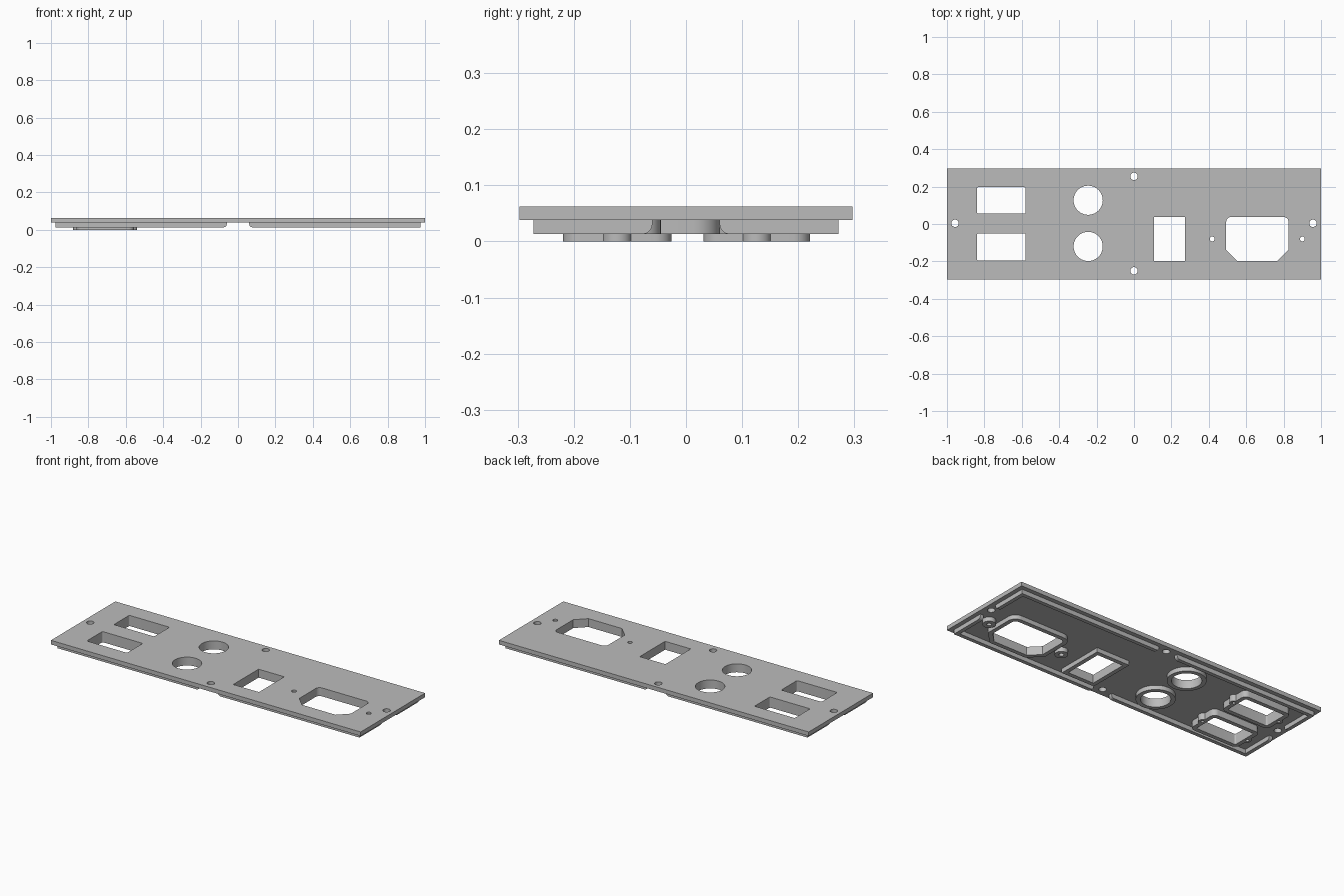
import bpy, bmesh
from math import sin, cos, pi, acos, hypot
from mathutils import Matrix

cube = bpy.data.objects.get("Cube")
if cube:
    bpy.data.objects.remove(cube, do_unlink=True)

grey = bpy.data.materials.new("plain grey")
grey.use_nodes = True
GREY = (0.5, 0.5, 0.5, 1)
grey.diffuse_color = GREY
grey.node_tree.nodes["Principled BSDF"].inputs["Base Color"].default_value = GREY

BOTTOM, RIM, FACE, TOP = 0.0, 0.013, 0.038, 0.062
WALL = 0.024


def arc(cx, cy, r, a0, a1, n=8):
    return [(cx + r * cos(a0 + (a1 - a0) * i / n), cy + r * sin(a0 + (a1 - a0) * i / n))
            for i in range(n + 1)]


def circle(cx, cy, r, n=40):
    return arc(cx, cy, r, 0, 2 * pi, n)[:-1]


def rounded(x0, x1, y0, y1, r):
    return (arc(x1 - r, y1 - r, r, 0, pi / 2) + arc(x0 + r, y1 - r, r, pi / 2, pi)
            + arc(x0 + r, y0 + r, r, pi, 1.5 * pi) + arc(x1 - r, y0 + r, r, 1.5 * pi, 2 * pi))


def prism(name, loops, z0, z1, matrix=None):
    """Extrude an outline, with any inner loops cut out as holes."""
    curve = bpy.data.curves.new(name, "CURVE")
    curve.dimensions, curve.fill_mode = "2D", "BOTH"
    curve.extrude = (z1 - z0) / 2
    for loop in loops:
        spline = curve.splines.new("POLY")
        spline.points.add(len(loop) - 1)
        for point, (x, y) in zip(spline.points, loop):
            point.co = (x, y, 0, 1)
        spline.use_cyclic_u = True
    temp = bpy.data.objects.new(name + " outline", curve)
    bpy.context.collection.objects.link(temp)
    graph = bpy.context.evaluated_depsgraph_get()
    mesh = bpy.data.meshes.new_from_object(temp.evaluated_get(graph))
    bpy.data.objects.remove(temp, do_unlink=True)
    bm = bmesh.new()
    bm.from_mesh(mesh)
    bmesh.ops.remove_doubles(bm, verts=bm.verts, dist=1e-5)
    bm.transform((matrix or Matrix()) @ Matrix.Translation((0, 0, (z0 + z1) / 2)))
    bmesh.ops.recalc_face_normals(bm, faces=bm.faces)
    bm.to_mesh(mesh)
    bm.free()
    mesh.materials.clear()
    mesh.materials.append(grey)
    obj = bpy.data.objects.new(name, mesh)
    bpy.context.collection.objects.link(obj)
    bpy.ops.object.select_all(action="DESELECT")
    obj.select_set(True)
    bpy.context.view_layer.objects.active = obj
    bpy.ops.object.shade_smooth_by_angle(angle=pi / 6)


# Opening outlines
PORT_X = (-0.84, -0.58)
ports = [(0.055, 0.197), (-0.195, -0.05)]
rounds = [(-0.245, 0.127), (-0.245, -0.12)]
screws = [(0, 0.255), (0, -0.25), (-0.957, 0.004), (0.957, 0.004)]
bosses = [(0.418, -0.08), (0.9, -0.08)]


def socket(d, cut, r):
    """Socket outline grown by d, rounded on top and clipped below."""
    x0, x1, y0, y1 = 0.493 - d, 0.826 + d, -0.197 - d, 0.037 + d
    return (arc(x1 - r, y1 - r, r, 0, pi / 2) + arc(x0 + r, y1 - r, r, pi / 2, pi)
            + [(x0, y0 + cut), (x0 + cut, y0), (x1 - cut, y0), (x1, y0 + cut)])


def switch(d):
    x0, x1, y0, y1 = 0.107 - d, 0.273 + d, -0.197 - d, 0.037 + d
    return [(x0, y0), (x1, y0), (x1, y1), (x0, y1)]


def port(y0, y1):
    return rounded(*PORT_X, y0, y1, 0.008)


def eared(y0, y1):
    """Port collar outline with a round screw ear at each end."""
    d, r, ear, inset = WALL, 0.03, 0.026, 0.009
    x0, x1, mid = PORT_X[0] - d, PORT_X[1] + d, (y0 + y1) / 2
    a = acos(inset / ear)
    y0, y1 = y0 - d, y1 + d
    return (arc(x1 - inset, mid, ear, -a, a, 12)
            + arc(x1 - r, y1 - r, r, 0, pi / 2) + arc(x0 + r, y1 - r, r, pi / 2, pi)
            + arc(x0 + inset, mid, ear, pi - a, pi + a, 12)
            + arc(x0 + r, y0 + r, r, pi, 1.5 * pi) + arc(x1 - r, y0 + r, r, 1.5 * pi, 2 * pi))


# Face plate with every opening
holes = [port(*p) for p in ports] + [circle(*c, 0.078) for c in rounds]
holes += [circle(*s, 0.02, 24) for s in screws] + [circle(*b, 0.013, 20) for b in bosses]
holes += [switch(0), socket(0, 0.058, 0.025)]
prism("face_plate", [[(-1, -0.297), (1, -0.297), (1, 0.297), (-1, 0.297)]] + holes, FACE, TOP)

# Collars under the openings
for i, p in enumerate(ports):
    mid = sum(p) / 2
    pilots = [circle(x, mid, 0.009, 16) for x in (PORT_X[0] - 0.02, PORT_X[1] + 0.02)]
    prism(f"port_collar_{i + 1}", [eared(*p), port(*p)] + pilots, BOTTOM, FACE)
for i, c in enumerate(rounds):
    prism(f"round_collar_{i + 1}", [circle(*c, 0.078 + WALL), circle(*c, 0.078)], RIM, FACE)
prism("switch_collar", [switch(WALL), switch(0)], RIM, FACE)
prism("socket_collar", [socket(WALL, 0.072, 0.049), socket(0, 0.058, 0.025)], RIM, FACE)
for i, b in enumerate(bosses):
    prism(f"screw_boss_{i + 1}", [circle(*b, 0.035, 32), circle(*b, 0.013, 20)], RIM, FACE)


# Locating rails, broken around the screws, with rounded inner ends
def rail(name, end, side, along, offset, turn):
    r, gap = 0.018, 0.06
    shape = [(end, FACE), (gap, FACE)] + arc(gap + r, RIM + r, r, pi, 1.5 * pi) + [(end, RIM)]
    shape = [(along * s, z) for s, z in shape]
    lo, hi = sorted((side * offset, side * (offset - 0.022)))
    prism(name, [shape], lo, hi, turn)


stand = Matrix(((1, 0, 0, 0), (0, 0, 1, 0), (0, 1, 0, 0), (0, 0, 0, 1)))
across = Matrix(((0, 0, 1, 0), (1, 0, 0, 0), (0, 1, 0, 0), (0, 0, 0, 1)))
for sx, xname in ((1, "left"), (-1, "right")):
    for sy, yname in ((-1, "front"), (1, "back")):
        rail(f"long_rail_{yname}_{xname}", 0.975, sy, sx, 0.272, stand)
        rail(f"end_rail_{xname}_{yname}", 0.25, sx, sy, 0.975, across)
